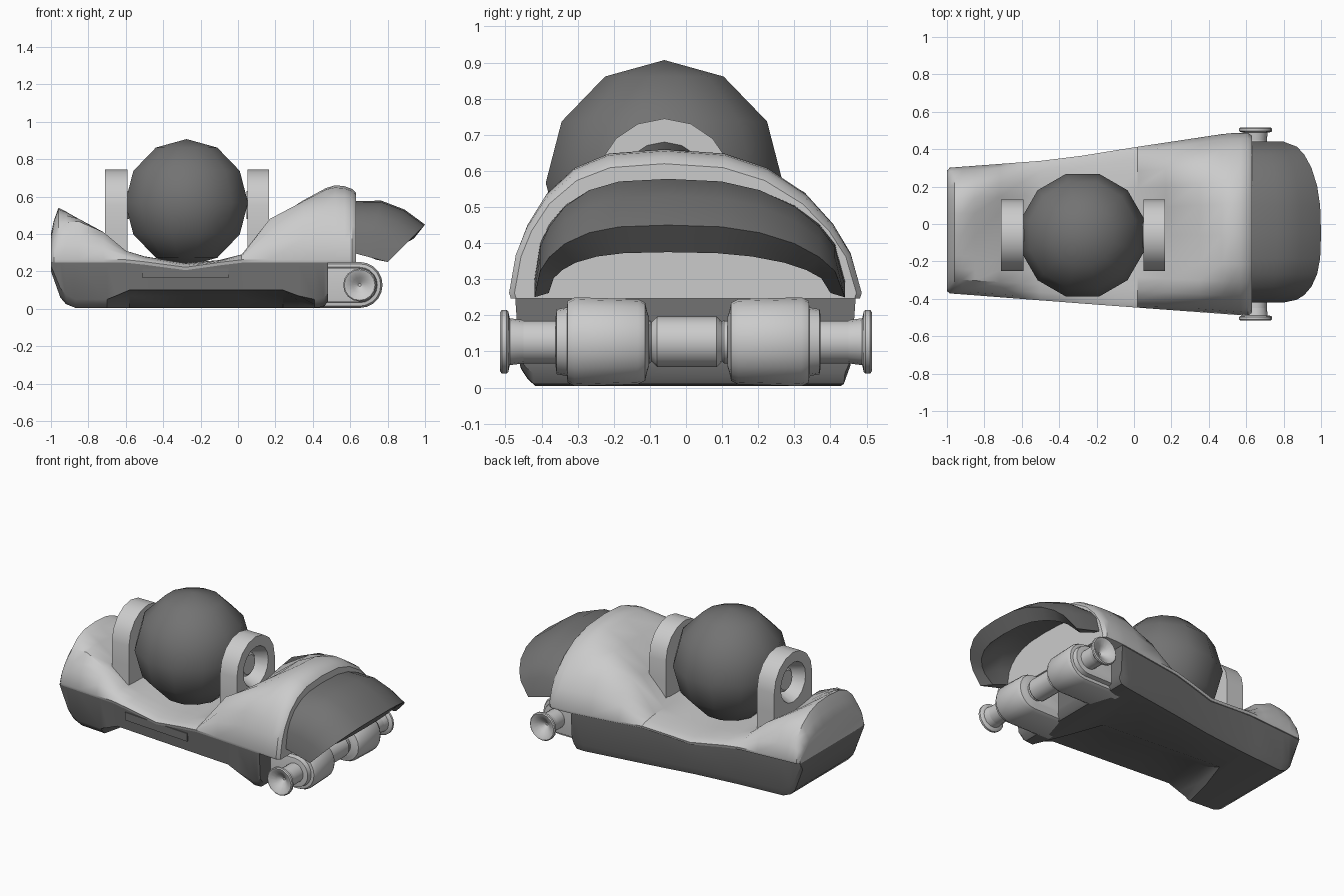
import bpy, math
from math import sin, cos, pi

if "Cube" in bpy.data.objects:
    bpy.data.objects.remove(bpy.data.objects["Cube"])

dark = bpy.data.materials.new("dark_grey")
dark.diffuse_color = (0.17, 0.17, 0.17, 1)
dark.use_nodes = True
dark.node_tree.nodes["Principled BSDF"].inputs["Base Color"].default_value = dark.diffuse_color


def interp(table, t):
    for (a, p), (b, q) in zip(table, table[1:]):
        if t <= b:
            return p + (q - p) * max(0, t - a) / (b - a)
    return table[-1][1]


def finish(ob, mat=None, angle=35):
    if mat:
        ob.data.materials.append(mat)
    bpy.ops.object.select_all(action='DESELECT')
    ob.select_set(True)
    bpy.context.view_layer.objects.active = ob
    bpy.ops.object.mode_set(mode='EDIT')
    bpy.ops.mesh.select_all(action='SELECT')
    bpy.ops.mesh.normals_make_consistent(inside=False)
    bpy.ops.object.mode_set(mode='OBJECT')
    bpy.ops.object.shade_smooth_by_angle(angle=math.radians(angle))
    return ob


def loft(name, rings, mat=None, loop=False, angle=35):
    """Skin a list of closed rings; cap the ends or join them in a loop."""
    n, m = len(rings[0]), len(rings)
    verts = [p for r in rings for p in r]
    faces = []
    for i in range(m if loop else m - 1):
        a, b = i * n, (i + 1) % m * n
        faces += [(a + j, a + (j + 1) % n, b + (j + 1) % n, b + j) for j in range(n)]
    if not loop:
        faces += [tuple(range(n)), tuple(range((m - 1) * n, m * n))]
    me = bpy.data.meshes.new(name)
    me.from_pydata(verts, [], faces)
    ob = bpy.data.objects.new(name, me)
    bpy.context.collection.objects.link(ob)
    return finish(ob, mat, angle)


# Plan outline and arch shared by the body parts
def y_front(x):
    return interp([(-1, -.37), (-.28, -.425), (.6, -.49)], x)


def y_back(x):
    return interp([(-1, .30), (-.4, .345), (0, .41), (.5, .485), (.63, .487)], x)


ARCH = [(0, 1), (.33, .97), (.55, .87), (.74, .69), (.87, .48), (.95, .28), (1, 0)]
S = [-s for s, h in ARCH[:0:-1]] + [s for s, h in ARCH]


def arch(s):
    return interp(ARCH, abs(s))


# Upper shell: arched nose and tail, hollowed towards a low saddle for the ball
crest = [(-1, .40), (-.985, .47), (-.96, .54), (-.92, .52), (-.85, .48), (-.72, .41),
         (-.6, .31), (-.5, .28), (-.28, .245), (-.1, .26), (.02, .29), (.17, .48),
         (.35, .58), (.47, .645), (.52, .66), (.57, .655), (.61, .64), (.63, .62)]
base = [(-1, .25), (-.58, .25), (-.28, .21), (0, .25), (.63, .25)]
bowl = [(-1, 0), (-.96, 0), (-.85, .3), (-.7, .5), (-.5, .3), (-.2, .2), (.05, .4),
        (.17, .5), (.35, .25), (.5, 0), (1, 0)]
rings = []
for x, top in crest:
    a, b, z0 = y_front(x), y_back(x), interp(base, x)
    if x < -.99 or x > .62:
        a, b = a + .015, b - .015
    w = interp(bowl, x)
    hs = [arch(s) - w * max(0, 1 - (s / .74) ** 2) for s in S]
    k = (top - z0 - .012) / max(hs)
    skew = -.06 - (a + b) / 2
    rings.append([(x, a + (b - a) * (s + 1) / 2 + skew * (1 - s * s), z0 + .012 + k * h)
                  for s, h in zip(S, hs)]
                 + [(x, b - .005, z0 - .004), (x, a + .005, z0 - .004)])
loft("upper_shell", rings)

# Lower chassis, with a hollow under the front side
rings = []
for x, zb, zc, hollow in [(-1, .2, .23, 0), (-.95, .06, .11, 0), (-.92, .025, .075, 0),
                          (-.87, .005, .05, 0), (-.70, .005, .05, 0), (-.65, .005, .07, .5),
                          (-.58, .005, .10, 1), (-.28, .005, .10, 1), (0, .005, .10, 1),
                          (.24, .005, .10, 1), (.32, .005, .07, .5),
                          (.41, .005, .05, 0), (.46, .01, .06, 0), (.48, .04, .08, 0)]:
    a, b, zt = y_front(x) + .008, y_back(x) - .012, interp(base, x)
    zr = min(zc, .05) if hollow else zc
    rings.append([(x, a, zt), (x, a + .012, zc), (x, a + .03 + .3 * hollow, zb + .4 * (zc - zb) + .025 * hollow),
                  (x, a + .05 + .42 * hollow, zb),
                  (x, b - .03, zb), (x, b - .012, zr), (x, b, zt)])
loft("lower_chassis", rings, dark)

# Side plate under the saddle
bpy.ops.mesh.primitive_cube_add(size=1, location=(-.28, -.405, .19), rotation=(0, 0, -.075))
ob = bpy.context.object
ob.name = "side_plate"
ob.scale = (.46, .03, .05)
finish(ob, dark)

# Ball
bpy.ops.mesh.primitive_uv_sphere_add(segments=12, ring_count=6, radius=.34,
                                     location=(-.275, -.06, .567), rotation=(0, 0, pi / 12))
ob = bpy.context.object
ob.name = "ball"
finish(ob, dark, 60)

# Two brackets with funnel holes and pivot pins
CY, CZ, R = -.06, .555, .19


def bracket_outline(x):
    pts = []
    for i in range(16):
        c, s = cos(i * pi / 8), sin(i * pi / 8)
        if s < -.01:
            k = 1 / max(abs(c), abs(s))
            pts.append((x, CY + R * c * k, CZ + .3 * s * k))
        else:
            pts.append((x, CY + R * c, CZ + R * s))
    return pts


def circle_x(x, r):
    return [(x, CY + r * cos(i * pi / 8), CZ + r * sin(i * pi / 8)) for i in range(16)]


for side, x_in, x_out in (("left", -.59, -.71), ("right", .05, .167)):
    d = x_out - x_in
    loft(side + "_bracket", [bracket_outline(x_in), bracket_outline(x_out),
                             circle_x(x_out, .125), circle_x(x_in, .08)], loop=True)
    loft(side + "_pivot_pin", [circle_x(x_in - d * .05, .075), circle_x(x_in + d * .5, .075),
                               circle_x(x_in + d * .6, .06)])

# Tail hood: thick curved sheet overhanging the axle
path = [(0, .575), (.4, .578), (.72, .53), (1, .45)]
rings = []
for s in S:
    h = arch(s) ** .8
    end = .80 + .2 * h
    skew = -.06 * (1 - s * s)
    y = .01 + .43 * s + skew
    outer = [(.61 + (end - .61) * t, y, .25 + .05 * (1 - t) * (1 - h) + (z - .25) * h) for t, z in path]
    inner = [(p[0] - .06 * t, .01 + .39 * s + skew, p[2] - .075 * h + .012 * (1 - h))
             for p, (t, z) in zip(outer, path)]
    rings.append(outer + inner[::-1])
loft("tail_hood", rings, dark)

# Axle with end flanges, turned around the y direction
AX, AZ = .65, .127


def turned(name, profile, n=16):
    loft(name, [[(AX + r * cos(i * 2 * pi / n), y, AZ + r * sin(i * 2 * pi / n)) for i in range(n)]
                for y, r in profile])


turned("axle", [(-.46, .06), (-.1, .06), (-.095, .055), (-.08, .07), (.085, .07),
                (.1, .055), (.105, .06), (.46, .06)])
for side, m in (("front", -1), ("back", 1)):
    turned(side + "_axle_flange", [(m * y, r) for y, r in
           [(.45, .06), (.488, .065), (.492, .083), (.497, .088), (.51, .088),
            (.515, .082), (.511, .068), (.49, .04), (.465, .008)]])


# Axle housings: rounded blocks running forward into the chassis
def stadium(y, r):
    arc = [(AX + r * cos(-pi / 2 + i * pi / 10), y, AZ + r * sin(-pi / 2 + i * pi / 10)) for i in range(11)]
    return arc + [(.38, y, AZ + r), (.38, y, AZ - r)]


for side, c in (("front", -.228), ("back", .24)):
    m = -1 if c < 0 else 1
    loft(side + "_axle_housing", [stadium(c + m * o, r) for o, r in
         [(-.125, .07), (-.12, .085), (-.115, .108), (-.095, .118), (.08, .123), (.1, .113),
          (.102, .095), (.13, .09), (.133, .07)]])
